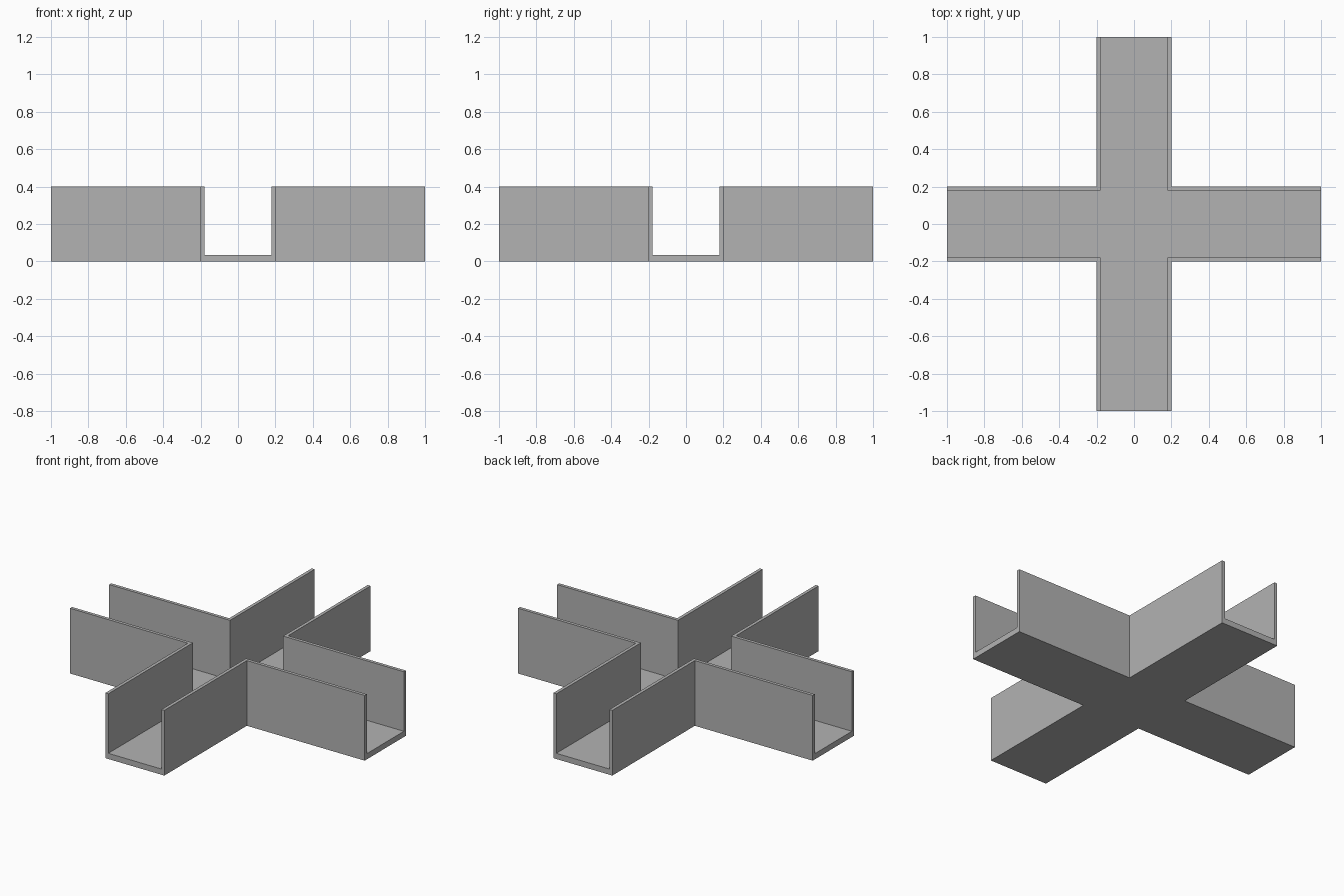
import bpy
import bmesh

cube = bpy.data.objects.get("Cube")
if cube:
    bpy.data.objects.remove(cube, do_unlink=True)

REACH, HALF_WIDTH, HEIGHT = 1.0, 0.2, 0.4
WALL, FLOOR = 0.02, 0.035

grey = bpy.data.materials.new("plain grey")
grey.use_nodes = True
colour = (0.45, 0.45, 0.45, 1)
grey.diffuse_color = colour
grey.node_tree.nodes["Principled BSDF"].inputs["Base Color"].default_value = colour


def cross_prism(name, reach, half, bottom, top):
    """Cross-shaped outline, one quarter repeated by rotation, then extruded."""
    outline = []
    x_y = [(reach, -half), (reach, half), (half, half)]
    for _ in range(4):
        outline += x_y
        x_y = [(-y, x) for x, y in x_y]
    bm = bmesh.new()
    base = bm.faces.new([bm.verts.new((x, y, bottom)) for x, y in outline])
    lid = bmesh.ops.extrude_face_region(bm, geom=[base])["geom"]
    bmesh.ops.translate(bm, vec=(0, 0, top - bottom),
                        verts=[v for v in lid if isinstance(v, bmesh.types.BMVert)])
    bmesh.ops.recalc_face_normals(bm, faces=bm.faces)
    mesh = bpy.data.meshes.new(name)
    bm.to_mesh(mesh)
    bm.free()
    mesh.materials.append(grey)
    obj = bpy.data.objects.new(name, mesh)
    bpy.context.collection.objects.link(obj)
    return obj


# Solid cross, hollowed by a narrower cross that runs out of all four ends
channel = cross_prism("cross_channel", REACH, HALF_WIDTH, 0, HEIGHT)
cutter = cross_prism("channel_cutter", REACH + 0.1, HALF_WIDTH - WALL, FLOOR, HEIGHT + 0.1)
cutter.hide_render = True

hollow = channel.modifiers.new("hollow", 'BOOLEAN')
hollow.operation = 'DIFFERENCE'
hollow.solver = 'EXACT'
hollow.object = cutter
bpy.context.view_layer.objects.active = channel
bpy.ops.object.modifier_apply(modifier=hollow.name)
bpy.data.objects.remove(cutter, do_unlink=True)
